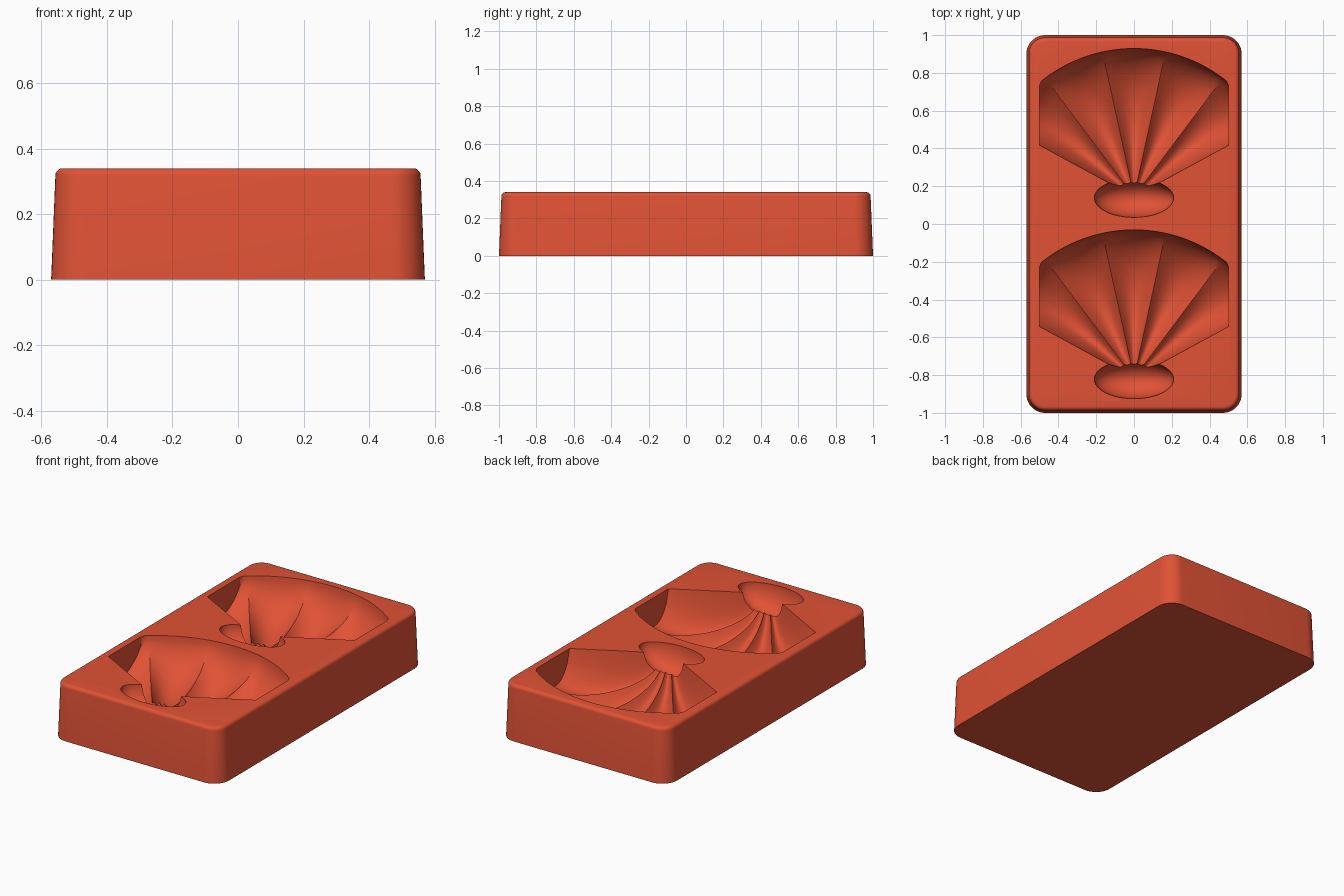
import bpy, bmesh, math

if "Cube" in bpy.data.objects:
    bpy.data.objects.remove(bpy.data.objects["Cube"], do_unlink=True)

HEIGHT = 0.34
FAN_HALF = math.radians(61.5)    # half opening angle of the shell
LOBES, LOBE_STEPS, RADIAL_STEPS = 5, 14, 28
R_IN, R_OUT, DEPTH = 0.052, 0.784, 0.275

clay = bpy.data.materials.new("terracotta_red")
clay.use_nodes = True
colour = (0.75, 0.085, 0.036, 1)
clay.diffuse_color = colour
clay.node_tree.nodes["Principled BSDF"].inputs["Base Color"].default_value = colour


def make_object(name, bm):
    bmesh.ops.recalc_face_normals(bm, faces=bm.faces[:])
    mesh = bpy.data.meshes.new(name)
    bm.to_mesh(mesh)
    bm.free()
    mesh.materials.append(clay)
    obj = bpy.data.objects.new(name, mesh)
    bpy.context.collection.objects.link(obj)
    return obj


def rounded_rectangle(bm, half_x, half_y, radius, z, steps=10):
    ring = []
    for quarter, (sx, sy) in enumerate([(1, 1), (-1, 1), (-1, -1), (1, -1)]):
        for i in range(steps + 1):
            a = math.pi / 2 * (quarter + i / steps)
            ring.append(bm.verts.new((sx * (half_x - radius) + radius * math.cos(a),
                                      sy * (half_y - radius) + radius * math.sin(a), z)))
    return ring


# Tapered block with rounded corners and a softened top edge
def make_block():
    bm = bmesh.new()
    fillet = 0.022
    levels = [(0, 0)]
    for i in range(6):
        a = math.pi / 2 * i / 5
        levels.append((HEIGHT - fillet * (1 - math.sin(a)), 0.013 + fillet * (1 - math.cos(a))))
    rings = [rounded_rectangle(bm, 0.57 - inset, 1 - inset, 0.1 - inset, z) for z, inset in levels]
    for low, high in zip(rings, rings[1:]):
        for i in range(len(low)):
            j = (i + 1) % len(low)
            bm.faces.new((low[i], low[j], high[j], high[i]))
    bm.faces.new(rings[0])
    bm.faces.new(rings[-1])
    return make_object("mould_block", bm)


# Depth of the fluted shell at a given angle and radius
def shell_depth(angle, radius):
    middle, half = (R_IN + R_OUT) / 2, (R_OUT - R_IN) / 2
    profile = math.sqrt(max(0, 1 - ((radius - middle) / half) ** 2))
    u = angle / FAN_HALF
    place = (u + 1) / 2 * LOBES
    lobe = min(int(place + 1e-6), LOBES - 1)
    t = 2 * (place - lobe) - 1
    hump = max(0, 1 - t * t)
    outer = (lobe == 0 and t < 0) or (lobe == LOBES - 1 and t > 0)
    flute = hump ** 0.65 if outer else 0.75 + 0.25 * hump
    return DEPTH * profile * flute * (1 - 0.24 * u * u)


# Closed cutter: fluted underside, flat lid above the block
def make_shell_cutter(y):
    bm = bmesh.new()
    columns = LOBES * LOBE_STEPS
    low, lid = [], []
    for c in range(columns + 1):
        angle = FAN_HALF * (2 * c / columns - 1)
        limit = min(R_OUT, 0.5 / max(abs(math.sin(angle)), 0.01))
        low.append([])
        lid.append([])
        for k in range(RADIAL_STEPS + 1):
            s = (1 - math.cos(math.pi * k / RADIAL_STEPS)) / 2
            r = R_IN + (limit - R_IN) * s
            px, py = r * math.sin(angle), y + r * math.cos(angle)
            low[c].append(bm.verts.new((px, py, HEIGHT + 0.0005 - shell_depth(angle, r))))
            lid[c].append(bm.verts.new((px, py, HEIGHT + 0.05)))
    for c in range(columns):
        for k in range(RADIAL_STEPS):
            for g in (low, lid):
                bm.faces.new((g[c][k], g[c + 1][k], g[c + 1][k + 1], g[c][k + 1]))
        for k in (0, RADIAL_STEPS):
            bm.faces.new((low[c][k], low[c + 1][k], lid[c + 1][k], lid[c][k]))
    for c in (0, columns):
        for k in range(RADIAL_STEPS):
            bm.faces.new((low[c][k], low[c][k + 1], lid[c][k + 1], lid[c][k]))
    return make_object("shell_cutter", bm)


# Oval scoop at the hinge of each shell
def make_hinge_cutter(y):
    bm = bmesh.new()
    bmesh.ops.create_uvsphere(bm, u_segments=48, v_segments=25, radius=1)
    for v in bm.verts:
        v.co = (v.co.x * 0.21, y + v.co.y * 0.103, HEIGHT + v.co.z * 0.145)
    return make_object("hinge_cutter", bm)


def carve(target, cutter):
    mod = target.modifiers.new("carve", "BOOLEAN")
    mod.operation, mod.solver, mod.object = "DIFFERENCE", "EXACT", cutter
    bpy.context.view_layer.objects.active = target
    bpy.ops.object.modifier_apply(modifier=mod.name)
    bpy.data.objects.remove(cutter, do_unlink=True)


block = make_block()
for hinge_y in (0.138, -0.822):
    carve(block, make_shell_cutter(hinge_y + 0.007))
    carve(block, make_hinge_cutter(hinge_y))

bpy.ops.object.select_all(action="DESELECT")
block.select_set(True)
bpy.context.view_layer.objects.active = block
bpy.ops.object.shade_smooth_by_angle(angle=math.radians(22))
